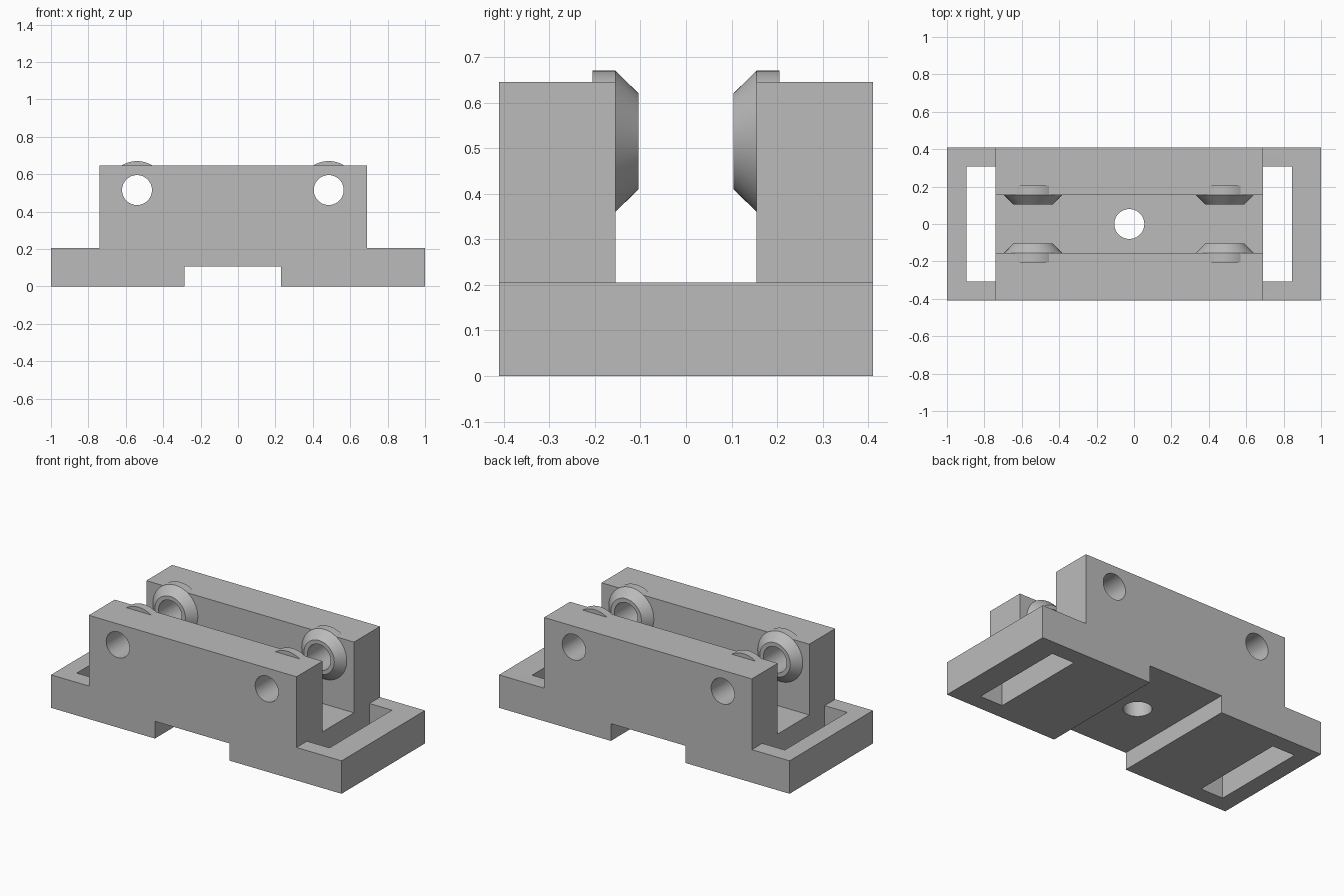
import bpy
import bmesh
from math import radians
from mathutils import Matrix, Vector

cube = bpy.data.objects.get("Cube")
if cube:
    bpy.data.objects.remove(cube)

# Main dimensions
HALF_Y, INNER_Y = 0.41, 0.155
BASE_TOP, WALL_TOP = 0.205, 0.645
WALL_L, WALL_R = -0.74, 0.69
MID_X = (WALL_L + WALL_R) / 2
BORE_R, BORE_Z = 0.08, 0.515
BORE_XS = (-0.54, 0.485)
SEGMENTS = 64

grey = bpy.data.materials.new("plain grey")
grey.use_nodes = True
colour = (0.5, 0.5, 0.5, 1)
grey.diffuse_color = colour
grey.node_tree.nodes["Principled BSDF"].inputs["Base Color"].default_value = colour


def finish(name, bm):
    bmesh.ops.recalc_face_normals(bm, faces=bm.faces)
    mesh = bpy.data.meshes.new(name)
    bm.to_mesh(mesh)
    bm.free()
    mesh.materials.append(grey)
    obj = bpy.data.objects.new(name, mesh)
    bpy.context.collection.objects.link(obj)
    return obj


def box(name, low, high):
    bm = bmesh.new()
    low, high = Vector(low), Vector(high)
    bmesh.ops.create_cube(bm, size=1, matrix=Matrix.Translation((low + high) / 2)
                          @ Matrix.Diagonal((*(high - low), 1)))
    return finish(name, bm)


def rod(name, centre, depth, along_y):
    bm = bmesh.new()
    turn = Matrix.Rotation(radians(90) if along_y else 0, 4, "X")
    bmesh.ops.create_cone(bm, cap_ends=True, segments=SEGMENTS, radius1=BORE_R,
                          radius2=BORE_R, depth=depth,
                          matrix=Matrix.Translation(centre) @ turn)
    return finish(name, bm)


def smooth(obj):
    bpy.ops.object.select_all(action="DESELECT")
    obj.select_set(True)
    bpy.context.view_layer.objects.active = obj
    bpy.ops.object.shade_smooth_by_angle(angle=radians(30))


# Bracket body: stepped side profile pulled across the width
outline = [(-1, 0), (-0.285, 0), (-0.285, 0.107), (0.23, 0.107), (0.23, 0), (1, 0),
           (1, BASE_TOP), (WALL_R, BASE_TOP), (WALL_R, WALL_TOP),
           (WALL_L, WALL_TOP), (WALL_L, BASE_TOP), (-1, BASE_TOP)]
bm = bmesh.new()
side = bm.faces.new([bm.verts.new((x, -HALF_Y, z)) for x, z in outline])
pulled = bmesh.ops.extrude_face_region(bm, geom=[side])["geom"]
bmesh.ops.translate(bm, vec=(0, 2 * HALF_Y, 0),
                    verts=[v for v in pulled if isinstance(v, bmesh.types.BMVert)])
body = finish("bracket_body", bm)

# Cutters: channel, end slots, drain hole and cross bores
cutters = [
    box("channel_cutter", (-0.8, -INNER_Y, BASE_TOP), (0.8, INNER_Y, 1)),
    box("right_slot_cutter", (-0.895, -0.307, -0.1), (WALL_L, 0.307, 0.3)),
    box("left_slot_cutter", (WALL_R, -0.307, -0.1), (0.845, 0.307, 0.3)),
    rod("floor_hole_cutter", (MID_X, 0, 0.15), 0.3, False),
]
cutters += [rod("bore_cutter", (x, 0, BORE_Z), 1.2, True) for x in BORE_XS]
bpy.context.view_layer.objects.active = body
for cutter in cutters:
    cutter.hide_render = True
    mod = body.modifiers.new(cutter.name, "BOOLEAN")
    mod.operation, mod.solver, mod.object = "DIFFERENCE", "EXACT", cutter
    bpy.ops.object.modifier_apply(modifier=mod.name)
    bpy.data.objects.remove(cutter)
smooth(body)

# Tapered bushings: a turned ring seated in each wall, radius and distance from centre
ring = [(BORE_R, 0.205), (0.155, 0.205), (0.155, INNER_Y), (0.105, 0.104),
        (BORE_R, 0.104), (BORE_R, INNER_Y)]
for side_name, sign in (("front", -1), ("back", 1)):
    for end_name, x in zip(("right", "left"), BORE_XS):
        bm = bmesh.new()
        verts = [bm.verts.new((x + r, sign * y, BORE_Z)) for r, y in ring]
        edges = [bm.edges.new(pair) for pair in zip(verts, verts[1:])]
        bmesh.ops.spin(bm, geom=verts + edges, cent=(x, 0, BORE_Z), axis=(0, 1, 0),
                       angle=radians(360), steps=SEGMENTS, use_duplicate=False)
        bmesh.ops.remove_doubles(bm, verts=bm.verts, dist=0.0001)
        smooth(finish(f"{side_name}_{end_name}_bushing", bm))
